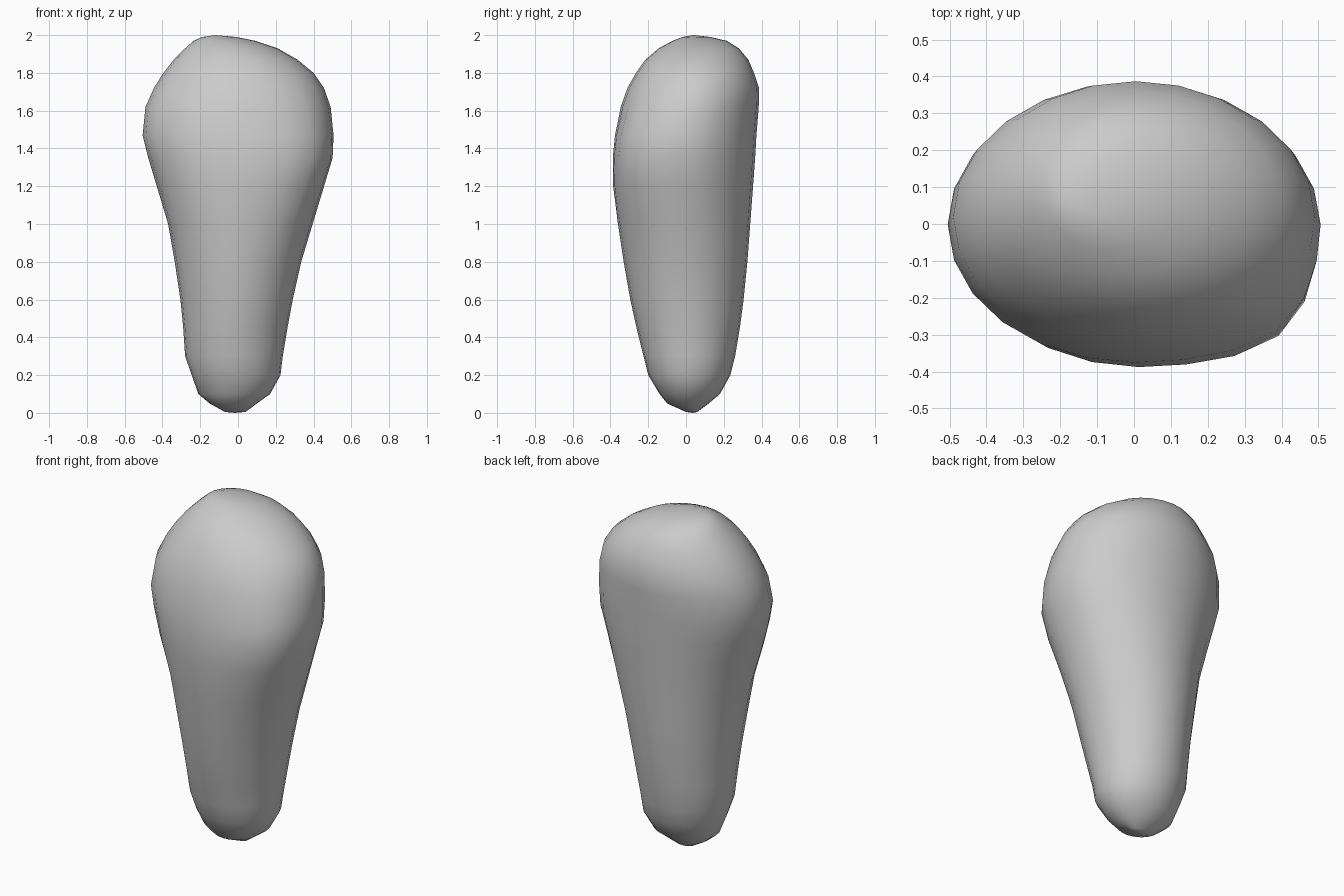
import bpy, bmesh
from math import sin, cos, tau, pi, exp

# Cross-section extents up the body: z, x min, x max, y min, y max
RINGS = [
    (0.005, -0.07, 0.04, 0.00, 0.06),
    (0.05, -0.15, 0.10, -0.10, 0.12),
    (0.10, -0.21, 0.17, -0.14, 0.18),
    (0.20, -0.245, 0.225, -0.20, 0.235),
    (0.30, -0.28, 0.237, -0.225, 0.26),
    (0.45, -0.29, 0.262, -0.262, 0.285),
    (0.60, -0.305, 0.29, -0.295, 0.305),
    (0.80, -0.335, 0.335, -0.33, 0.325),
    (1.00, -0.37, 0.395, -0.36, 0.34),
    (1.20, -0.43, 0.455, -0.385, 0.355),
    (1.35, -0.475, 0.50, -0.387, 0.366),
    (1.47, -0.505, 0.505, -0.375, 0.373),
    (1.62, -0.49, 0.49, -0.345, 0.385),
    (1.72, -0.445, 0.455, -0.31, 0.387),
    (1.80, -0.395, 0.40, -0.265, 0.36),
    (1.87, -0.34, 0.315, -0.215, 0.33),
    (1.93, -0.28, 0.21, -0.145, 0.28),
    (1.97, -0.235, 0.09, -0.07, 0.215),
    (1.99, -0.19, -0.01, -0.02, 0.13),
]
SEGMENTS = 24

bm = bmesh.new()


def ring(z, x0, x1, y0, y1):
    # Oval slice with a fuller front right shoulder near the wide end
    verts = []
    for i in range(SEGMENTS):
        a = tau * i / SEGMENTS
        da = (a - 1.75 * pi + pi) % tau - pi
        bulge = 1 + 0.10 * exp(-(da / 0.4) ** 2) * exp(-((z - 1.35) / 0.3) ** 2)
        x = (x0 + x1) / 2 + (x1 - x0) / 2 * cos(a) * bulge
        y = (y0 + y1) / 2 + (y1 - y0) / 2 * sin(a) * bulge
        verts.append(bm.verts.new((x, y, z)))
    return verts


# Loft the slices and close both ends
loops = [ring(*r) for r in RINGS]
for low, high in zip(loops, loops[1:]):
    for i in range(SEGMENTS):
        j = (i + 1) % SEGMENTS
        bm.faces.new((low[i], low[j], high[j], high[i]))
bottom = bm.verts.new((-0.015, 0.035, 0))
top = bm.verts.new((-0.12, 0.04, 2.0))
for i in range(SEGMENTS):
    j = (i + 1) % SEGMENTS
    bm.faces.new((bottom, loops[0][j], loops[0][i]))
    bm.faces.new((top, loops[-1][i], loops[-1][j]))
bmesh.ops.recalc_face_normals(bm, faces=bm.faces)
for f in bm.faces:
    f.smooth = True

mesh = bpy.data.meshes.new("tapered_body")
bm.to_mesh(mesh)
bm.free()
body = bpy.data.objects.new("tapered_body", mesh)
bpy.context.collection.objects.link(body)
